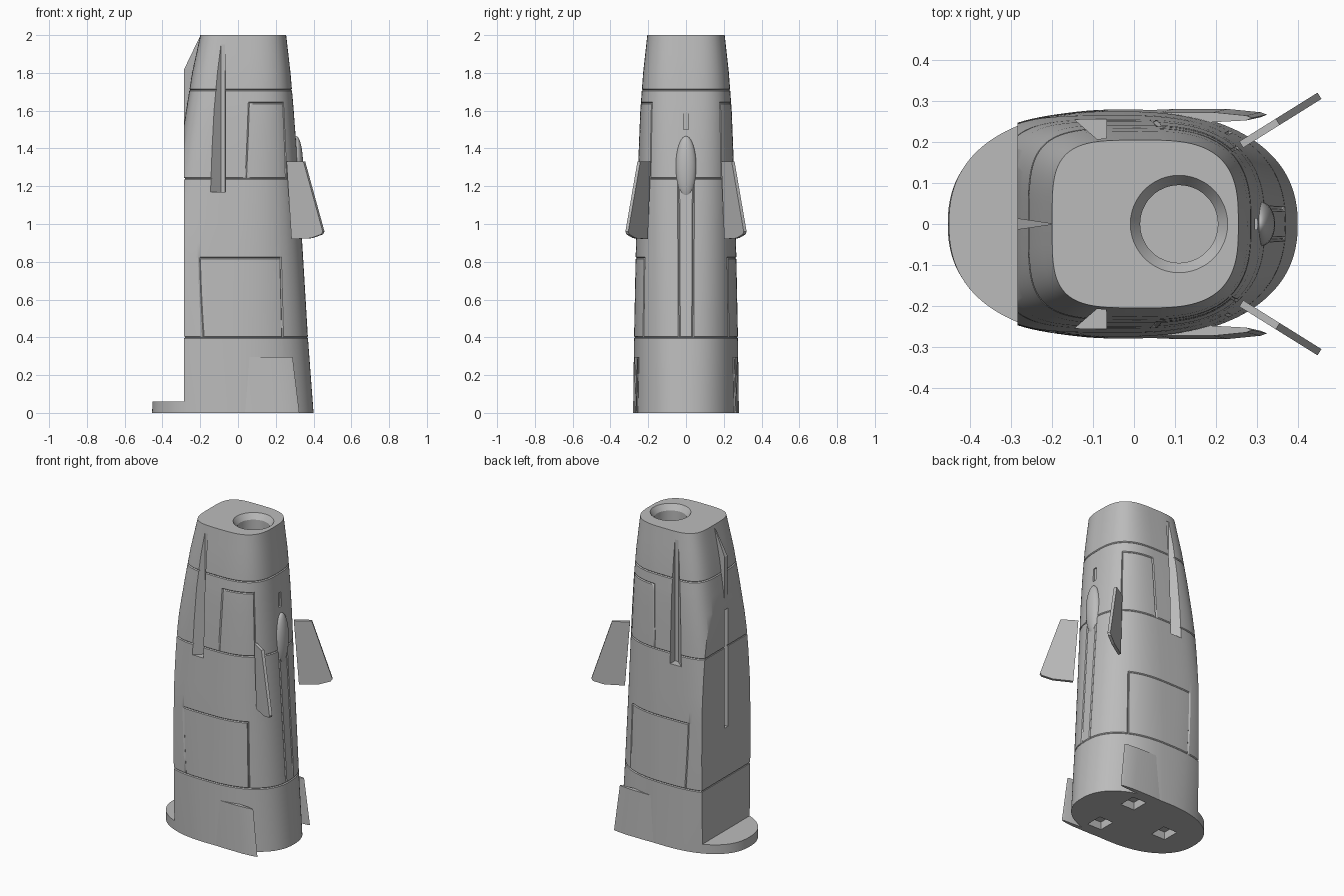
import bpy, bmesh
from math import radians, cos, sin, pi
from mathutils import Vector

if "Cube" in bpy.data.objects:
    bpy.data.objects.remove(bpy.data.objects["Cube"])

grey = bpy.data.materials.new("hull_grey")
grey.use_nodes = True
grey.diffuse_color = (0.5, 0.5, 0.5, 1)
grey.node_tree.nodes["Principled BSDF"].inputs["Base Color"].default_value = (0.5, 0.5, 0.5, 1)


def loft(name, rings):
    """Skin a stack of closed rings and cap both ends."""
    bm = bmesh.new()
    rows = [[bm.verts.new(p) for p in ring] for ring in rings]
    n = len(rows[0])
    for low, high in zip(rows, rows[1:]):
        for i in range(n):
            j = (i + 1) % n
            bm.faces.new((low[i], low[j], high[j], high[i]))
    bm.faces.new(rows[0][::-1])
    bm.faces.new(rows[-1])
    bmesh.ops.recalc_face_normals(bm, faces=bm.faces)
    mesh = bpy.data.meshes.new(name)
    bm.to_mesh(mesh)
    bm.free()
    mesh.materials.append(grey)
    ob = bpy.data.objects.new(name, mesh)
    bpy.context.collection.objects.link(ob)
    return ob


def activate(ob):
    bpy.ops.object.select_all(action='DESELECT')
    ob.select_set(True)
    bpy.context.view_layer.objects.active = ob


def smooth(ob):
    activate(ob)
    bpy.ops.object.shade_smooth_by_angle(angle=radians(30))


def cut(ob, cutter):
    mod = ob.modifiers.new("cut", 'BOOLEAN')
    mod.operation = 'DIFFERENCE'
    mod.solver = 'EXACT'
    mod.object = cutter
    activate(ob)
    bpy.ops.object.modifier_apply(modifier=mod.name)
    bpy.data.objects.remove(cutter)


def prism(name, outline, z0, z1):
    return loft(name, [[(x, y, z) for x, y in outline] for z in (z0, z1)])


def box(x0, x1, y0, y1, z0, z1):
    return prism("cutter", [(x0, y0), (x1, y0), (x1, y1), (x0, y1)], z0, z1)


# Hull stations: height, rear x, nose x, half width, rear squareness, nose squareness
stations = [
    (0.0, -0.455, 0.40, 0.28, 2.3, 2.3),
    (0.4, -0.435, 0.37, 0.275, 2.8, 2.4),
    (0.9, -0.385, 0.34, 0.265, 4, 2.5),
    (1.4, -0.305, 0.31, 0.25, 4.5, 2.7),
    (1.6, -0.275, 0.295, 0.242, 4.2, 2.8),
    (1.8, -0.243, 0.278, 0.227, 4, 2.9),
    (2.0, -0.20, 0.255, 0.205, 4, 3),
]


def station(z):
    for a, b in zip(stations, stations[1:]):
        if z <= b[0]:
            f = (z - a[0]) / (b[0] - a[0])
            return [p + (q - p) * f for p, q in zip(a, b)][1:]
    return stations[-1][1:]


# Panel seams: (height, angle from, angle to) and (angle, height from, height to)
hoops = [(0.4, 0, 180), (1.24, 0, 180), (1.71, 0, 180), (0.82, 52, 105), (1.64, 42, 85)]
seams = [(5, 0.4, 1.24), (52, 0.4, 0.82), (105, 0.4, 0.82), (42, 1.24, 1.64), (85, 1.24, 1.64)]


def hull_levels():
    levels = [i / 10 for i in range(21)]
    levels = [z for z in levels if all(abs(z - h[0]) > 0.015 for h in hoops)]
    return sorted(levels + [h[0] + d for h in hoops for d in (-0.005, 0, 0.005)])


def hull_angles():
    grooves = [s * a[0] for a in seams for s in (-1, 1)]
    angles = [a for a in range(-177, 181, 3) if all(abs(a - g) > 2 for g in grooves)]
    return sorted(angles + [g + d for g in grooves for d in (-1, 0, 1)])


def hull_point(a, z):
    rear, nose, half, n_rear, n_nose = station(z)
    c, s = cos(radians(a)), sin(radians(a))
    n = n_nose if c > 0 else n_rear
    depth = 0
    if any(abs(z - h) < 1e-4 and lo <= abs(a) <= hi for h, lo, hi in hoops) or \
       any(abs(abs(a) - g) < 1e-4 and lo <= z <= hi for g, lo, hi in seams):
        depth = 0.005
    mid, length = (rear + nose) / 2, (nose - rear) / 2 - depth
    x = mid + length * abs(c) ** (2 / n) * (1 if c > 0 else -1)
    y = (half - depth) * abs(s) ** (2 / n) * (1 if s > 0 else -1)
    return x, y, z


angles = hull_angles()
hull = loft("hull", [[hull_point(a, z) for a in angles] for z in hull_levels()])

# Flat rear cut leaving the foot ledge
cut(hull, box(-1, -0.285, -1, 1, 0.06, 3))


# Nozzle socket in the top
def circle(r, z):
    return [(0.11 + r * cos(i * pi / 24), r * sin(i * pi / 24), z) for i in range(48)]


cut(hull, loft("cutter", [circle(0.095, 1.9), circle(0.095, 1.965), circle(0.119, 2.0), circle(0.119, 2.1)]))

# Tapered recesses on both sides
recess = [(-0.09, 0.207), (-0.068, 0.207), (-0.064, 0.35), (-0.25, 0.347)]
for side in (-1, 1):
    cut(hull, prism("cutter", [(x, side * y) for x, y in recess], 1.17, 1.95))

# Rear slot, rear seams, nose slot and the pockets under the base
cut(hull, box(-0.4, -0.25, -0.018, 0.018, 0.72, 1.48))
for z in (0.4, 1.24):
    cut(hull, box(-0.4, -0.28, -0.3, 0.3, z - 0.004, z + 0.004))
cut(hull, box(0.288, 0.5, -0.013, 0.013, 1.5, 1.59))
for x, y in ((0.13, 0.15), (0.13, -0.15), (-0.23, 0)):
    cut(hull, box(x - 0.05, x + 0.05, y - 0.055, y + 0.055, -0.1, 0.05))
smooth(hull)

# Wedge fin on the rear shoulder
wedge = loft("rear_wedge", [
    [(-0.285, -0.014, 1.48), (-0.285, 0.014, 1.48), (-0.24, 0, 1.48)],
    [(-0.285, -0.014, 1.82), (-0.285, 0.014, 1.82), (-0.20, 0, 1.82)],
    [(-0.203, -0.002, 1.99), (-0.203, 0.002, 1.99), (-0.195, 0, 1.99)],
])

# Angled fins: outline as reach from the root and height
fin_outline = [(0, 1.33), (0.105, 1.33), (0.225, 0.96), (0.215, 0.945), (0.15, 0.925), (0.03, 0.92)]
for side, label in ((1, "left"), (-1, "right")):
    along = Vector((0.85, side * 0.53, 0))
    across = Vector((-side * 0.53, 0.85, 0)) * 0.009
    root = Vector((0.262, side * 0.194, 0))
    loft(label + "_fin", [[root + along * r + across * k + Vector((0, 0, z)) for r, z in fin_outline]
                          for k in (-1, 1)])

    # Skirt panels low on the sides
    panel = [(-0.09, 0.262), (-0.02, 0.276), (0.1, 0.281), (0.23, 0.281), (0.31, 0.273),
             (0.325, 0.267), (0.31, 0.261), (0.1, 0.25)]
    smooth(loft(label + "_skirt_panel", [
        [(x, side * y, 0) for x, y in panel],
        [(x - 0.036, side * (y - 0.008), 0.295) for x, y in panel]]))

# Blister on the nose side
bpy.ops.mesh.primitive_uv_sphere_add(segments=32, ring_count=20, radius=1, location=(0.308, 0, 1.3))
blister = bpy.context.object
blister.name = "blister"
blister.scale = (0.037, 0.055, 0.165)
blister.data.materials.append(grey)
smooth(blister)
